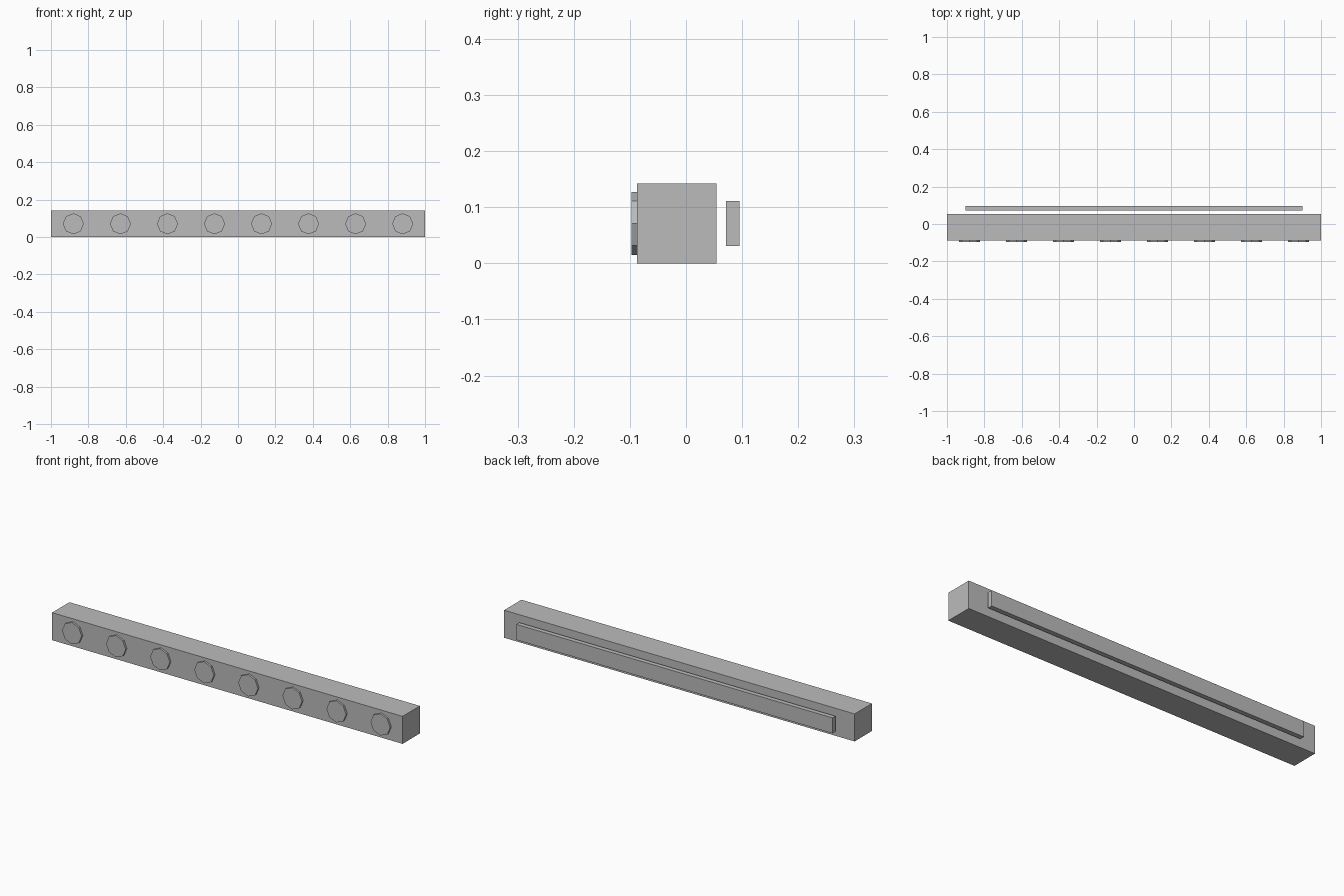
import bpy
import math

if "Cube" in bpy.data.objects:
    bpy.data.objects.remove(bpy.data.objects["Cube"])

grey = bpy.data.materials.new("mid_grey")
grey.diffuse_color = (0.5, 0.5, 0.5, 1)
grey.use_nodes = True
grey.node_tree.nodes["Principled BSDF"].inputs["Base Color"].default_value = grey.diffuse_color


def box(name, size, centre):
    bpy.ops.mesh.primitive_cube_add(size=1, location=centre)
    ob = bpy.context.object
    ob.name = name
    ob.scale = size
    bpy.ops.object.transform_apply(location=False, rotation=False, scale=True)
    ob.data.materials.append(grey)


# Long bar housing and the thin mounting strip floating behind it
box("bar_body", (2.0, 0.141, 0.142), (0, -0.0165, 0.071))
box("rear_strip", (1.804, 0.024, 0.080), (0, 0.083, 0.071))

# Row of eight octagonal lamps on the front face
COUNT = 8
SPACING = 0.2515
for i in range(COUNT):
    x = (i - (COUNT - 1) / 2) * SPACING
    bpy.ops.mesh.primitive_cylinder_add(
        vertices=8, radius=0.056, depth=0.010,
        location=(x, -0.092, 0.071), rotation=(math.pi / 2, 0, 0))
    lamp = bpy.context.object
    lamp.name = f"front_lamp_{i + 1}"
    lamp.data.materials.append(grey)
